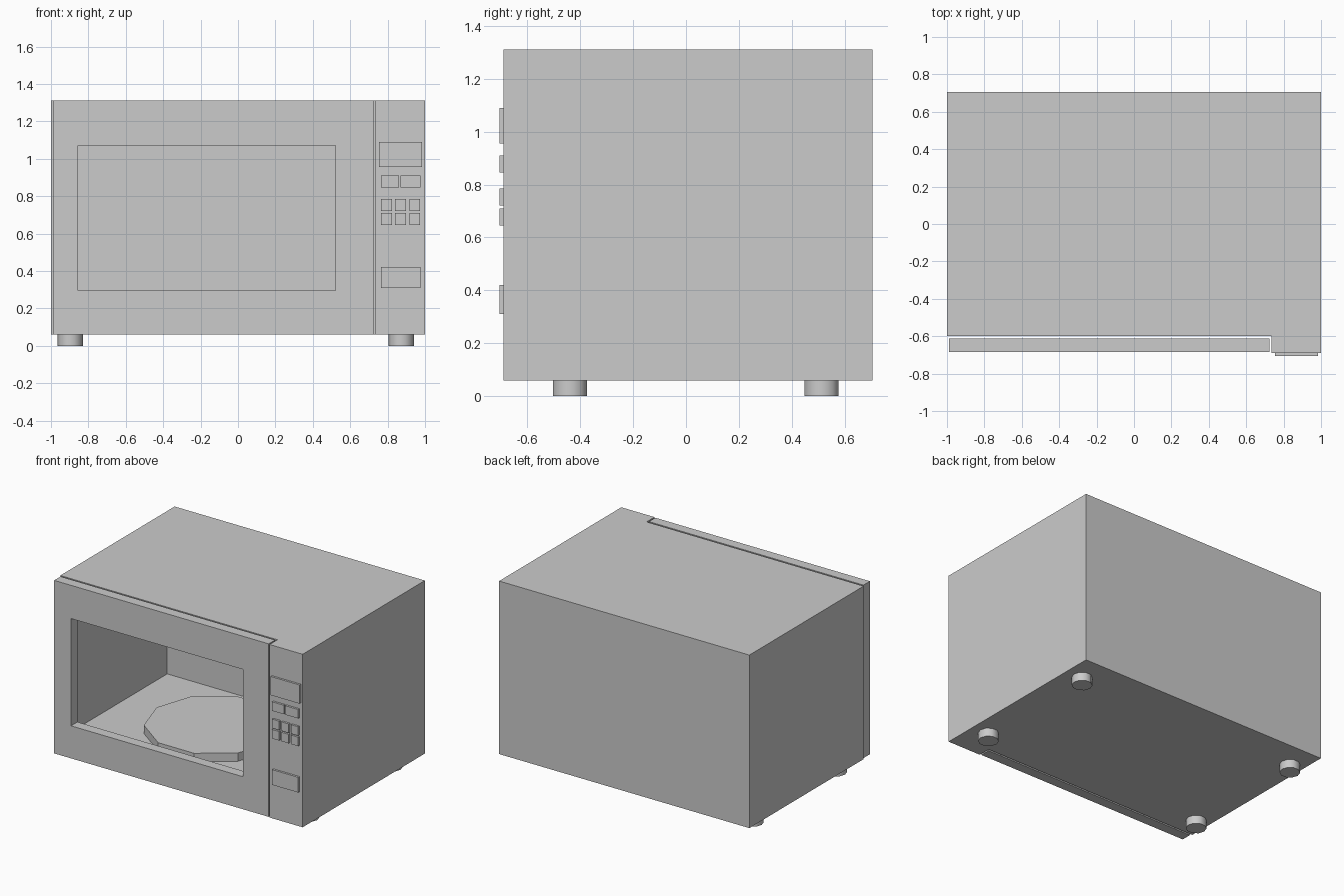
import bpy, bmesh

if "Cube" in bpy.data.objects:
    bpy.data.objects.remove(bpy.data.objects["Cube"])

Z0, Z1 = 0.06, 1.31


def finish(name, bm):
    bmesh.ops.recalc_face_normals(bm, faces=bm.faces)
    me = bpy.data.meshes.new(name)
    bm.to_mesh(me)
    bm.free()
    ob = bpy.data.objects.new(name, me)
    bpy.context.collection.objects.link(ob)
    return ob


def prism(name, outline, z0, z1):
    bm = bmesh.new()
    face = bm.faces.new([bm.verts.new((x, y, z0)) for x, y in outline])
    ext = bmesh.ops.extrude_face_region(bm, geom=[face])["geom"]
    verts = [v for v in ext if isinstance(v, bmesh.types.BMVert)]
    bmesh.ops.translate(bm, verts=verts, vec=(0, 0, z1 - z0))
    return finish(name, bm)


def box(name, x0, x1, y0, y1, z0, z1):
    return prism(name, [(x0, y0), (x1, y0), (x1, y1), (x0, y1)], z0, z1)


def disc(name, x, y, z0, z1, r):
    bpy.ops.mesh.primitive_cylinder_add(vertices=10, radius=r, depth=z1 - z0,
                                        location=(x, y, (z0 + z1) / 2), rotation=(0, 0, 0.3141593))
    ob = bpy.context.object
    ob.name = name
    return ob


def cut(ob, cutter):
    mod = ob.modifiers.new("opening", "BOOLEAN")
    mod.operation = "DIFFERENCE"
    mod.solver = "EXACT"
    mod.object = cutter
    bpy.context.view_layer.objects.active = ob
    bpy.ops.object.modifier_apply(modifier=mod.name)
    bpy.data.objects.remove(cutter)


# Casing with raised control panel, hollowed by the cooking cavity
casing = prism("casing", [(-1, 0.705), (-1, -0.60), (0.735, -0.60), (0.735, -0.69),
                          (1, -0.69), (1, 0.705)], Z0, Z1)
cut(casing, box("cavity_cutter", -0.93, 0.60, -0.8, 0.52, 0.19, 1.18))

# Door frame with open window
door = box("door", -0.99, 0.725, -0.685, -0.612, Z0, Z1)
cut(door, box("window_cutter", -0.855, 0.52, -0.8, -0.5, 0.295, 1.07))

# Turntable
disc("turntable", -0.15, -0.05, 0.19, 0.25, 0.465)

# Display and buttons
def button(name, x0, x1, z0, z1):
    box(name, x0, x1, -0.705, -0.689, z0, z1)

button("display", 0.755, 0.985, 0.955, 1.09)
button("open_button", 0.765, 0.975, 0.31, 0.42)
for x0, x1 in ((0.765, 0.86), (0.87, 0.975)):
    button("mode_button", x0, x1, 0.845, 0.91)
for x in (0.765, 0.84, 0.916):
    for z in (0.645, 0.72):
        button("key", x, x + 0.058, z, z + 0.065)

# Feet
for x in (-0.897, 0.873):
    for y in (-0.438, 0.513):
        foot = disc("foot", x, y, 0, Z0, 0.0675)
        foot.rotation_euler.z = 0.9424778 * 5 / 3
        bpy.ops.object.shade_smooth_by_angle(angle=0.7)
# Turn the turntable so a corner points along x like the feet
bpy.data.objects["turntable"].rotation_euler.z = 0.9424778 * 5 / 3
